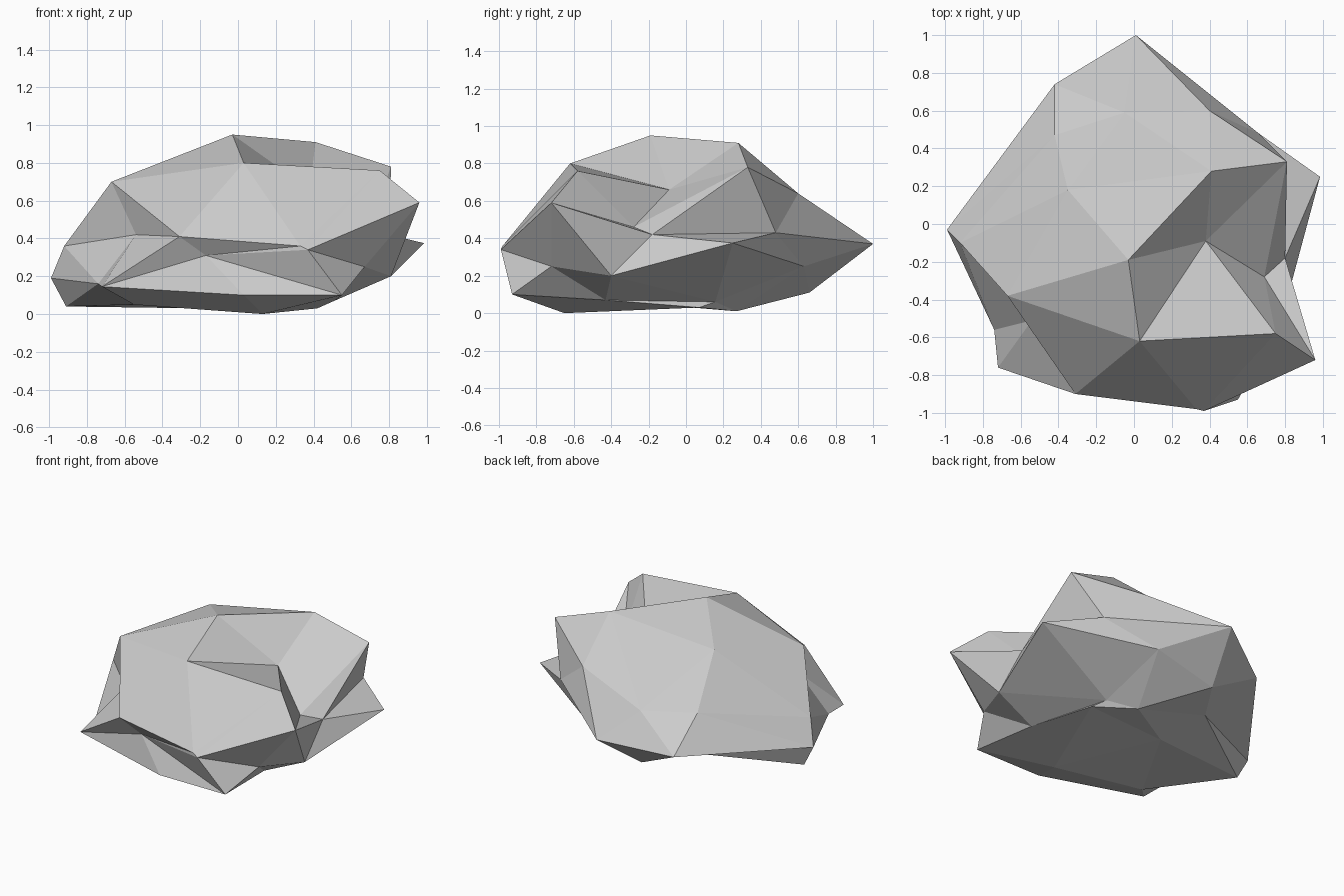
import bpy
import bmesh

cube = bpy.data.objects.get("Cube")
if cube:
    bpy.data.objects.remove(cube, do_unlink=True)


def make_material(name, colour):
    mat = bpy.data.materials.new(name)
    mat.use_nodes = True
    mat.diffuse_color = colour
    mat.node_tree.nodes["Principled BSDF"].inputs["Base Color"].default_value = colour
    return mat


# The boulder is a chipped sphere: cross-section rings run from a notch
# on one flank to a spur on the opposite flank.
notch = [(-.54, -.51, .42)]
notch_rim = [(-.67, -.38, .70), (-.31, -.90, .41), (-.72, -.76, .145),
             (-.74, -.56, .16), (-.92, -.10, .36)]
near_ring = [(-.03, -.19, .95), (.03, -.62, .80), (.33, -.98, .36), (-.17, -.85, .31),
             (.03, -.93, .10), (-.55, -.57, .05), (-.91, -.04, .04), (-.99, -.03, .19),
             (-.42, .47, .475), (-.35, .18, .80)]
middle_ring = [(.41, .28, .91), (.38, -.09, .66), (.75, -.58, .76), (.37, -.99, .34),
               (.55, -.93, .10), (.13, -.65, 0), (-.20, .03, .03), (-.31, .35, .11),
               (-.42, .74, .26), (-.05, .59, .44)]
far_ring = [(.81, .33, .78), (.69, -.28, .46), (.96, -.72, .59), (.67, -.72, .25),
            (.51, -.43, .07), (.42, .07, .03), (.19, .27, .01), (-.11, .66, .11),
            (.01, 1, .37), (.40, .60, .64)]
spur_rim = [(.80, -.18, .42), (.81, -.40, .20), (.365, .157, .06),
            (.32, .63, .25), (.66, .48, .43)]
spur = [(.985, .25, .375)]

bm = bmesh.new()


def add_ring(points):
    return [bm.verts.new(p) for p in points]


def at(ring, i):
    return ring[i % len(ring)]


def face(*verts):
    bm.faces.new(verts)


def cap(tip, rim):
    for i in range(len(rim)):
        face(tip, rim[i], at(rim, i + 1))


def zigzag(a, b, shift):
    # Joins rings of equal length
    for i in range(len(a)):
        face(at(a, i + shift), at(b, i), at(b, i + 1))
        face(at(a, i + shift), at(b, i + 1), at(a, i + shift + 1))


def widen(small, big, shift):
    # Joins a ring to one with twice as many points
    for i in range(len(small)):
        j = 2 * i + shift
        face(small[i], at(big, j), at(big, j + 1))
        face(small[i], at(big, j + 1), at(small, i + 1))
        face(at(small, i + 1), at(big, j + 1), at(big, j + 2))


rings = [add_ring(r) for r in (notch, notch_rim, near_ring, middle_ring,
                               far_ring, spur_rim, spur)]
cap(rings[0][0], rings[1])
widen(rings[1], rings[2], 0)
zigzag(rings[2], rings[3], 0)
zigzag(rings[3], rings[4], 1)
widen(rings[5], rings[4], 1)
cap(rings[6][0], rings[5])
bmesh.ops.recalc_face_normals(bm, faces=bm.faces[:])

mesh = bpy.data.meshes.new("boulder")
bm.to_mesh(mesh)
bm.free()
mesh.materials.append(make_material("stone grey", (.6, .6, .6, 1)))
boulder = bpy.data.objects.new("boulder", mesh)
bpy.context.scene.collection.objects.link(boulder)
